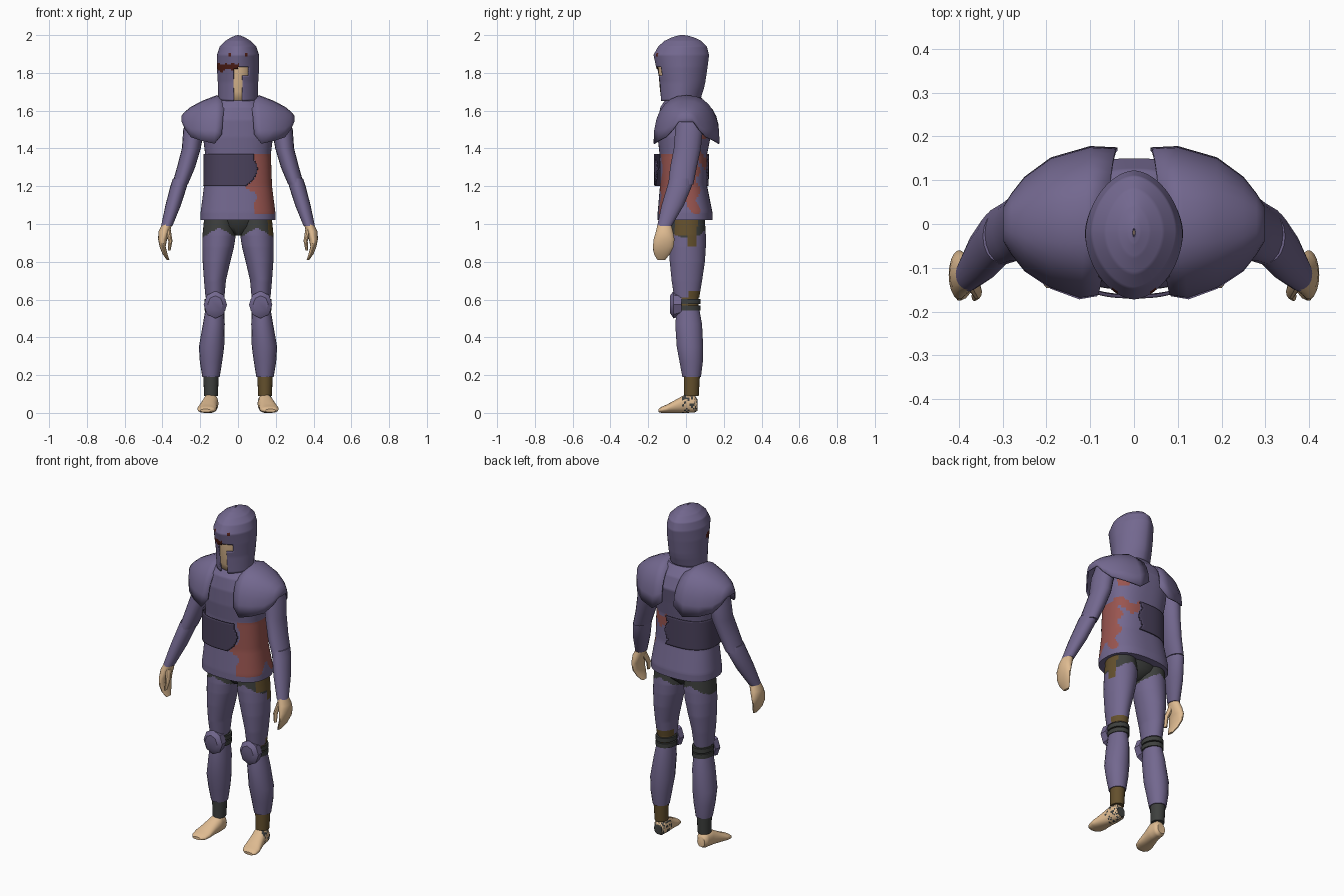
import bpy, bmesh, math, random

random.seed(4)
if "Cube" in bpy.data.objects:
    bpy.data.objects.remove(bpy.data.objects["Cube"])


def material(name, rgb):
    m = bpy.data.materials.new(name)
    m.use_nodes = True
    m.diffuse_color = (*rgb, 1)
    m.node_tree.nodes["Principled BSDF"].inputs["Base Color"].default_value = (*rgb, 1)
    return m


PURPLE = material("purple armour", (.171, .138, .275))
BELT = material("dark purple", (.069, .054, .107))
SKIN = material("skin", (.74, .50, .285))
RED = material("faded red", (.32, .091, .08))
GREY = material("dark grey cloth", (.048, .051, .048))
BROWN = material("brown cloth", (.127, .08, .026))
STAIN = material("dark red", (.08, .013, .008))


def spow(v, e):
    return math.copysign(abs(v) ** e, v)


def finish(name, bm, mats, rule=None, drop=None, thick=0, angle=40):
    """Recolour or remove faces by rule, then make a smooth object."""
    bmesh.ops.recalc_face_normals(bm, faces=bm.faces[:])
    if drop:
        gone = [f for f in bm.faces if drop(*f.calc_center_median())]
        bmesh.ops.delete(bm, geom=gone, context="FACES")
    if rule:
        for f in bm.faces:
            f.material_index = rule(*f.calc_center_median())
    me = bpy.data.meshes.new(name)
    bm.to_mesh(me)
    bm.free()
    for m in mats:
        me.materials.append(m)
    ob = bpy.data.objects.new(name, me)
    bpy.context.collection.objects.link(ob)
    bpy.ops.object.select_all(action="DESELECT")
    ob.select_set(True)
    bpy.context.view_layer.objects.active = ob
    bpy.ops.object.shade_smooth_by_angle(angle=math.radians(angle))
    if thick:
        mod = ob.modifiers.new("thickness", "SOLIDIFY")
        mod.thickness = thick
        mod.offset = -1
    return ob


def skin_rows(bm, rows, closed=True):
    n = len(rows[0])
    for a, b in zip(rows, rows[1:]):
        for i in range(n if closed else n - 1):
            j = (i + 1) % n
            bm.faces.new((a[i], a[j], b[j], b[i]))


def loft(name, rings, mats, side=1, along="z", seg=18, e=1, sub=1, caps=True, warp=None, **kw):
    """Rings are (position, centre x, half width, low edge, high edge)."""
    fine = []
    for a, b in zip(rings, rings[1:]):
        fine += [[p + (q - p) * k / sub for p, q in zip(a, b)] for k in range(sub)]
    fine.append(rings[-1])
    bm = bmesh.new()
    rows = []
    for w, cx, rx, lo, hi in fine:
        row = []
        for i in range(seg):
            t = 2 * math.pi * i / seg
            x = side * (cx + rx * spow(math.cos(t), e))
            v = (lo + hi) / 2 + (hi - lo) / 2 * spow(math.sin(t), e)
            co = (x, v, w) if along == "z" else (x, w, v)
            row.append(bm.verts.new(warp(*co) if warp else co))
        rows.append(row)
    skin_rows(bm, rows)
    if caps:
        bm.faces.new(rows[0])
        bm.faces.new(rows[-1])
    return finish(name, bm, mats, **kw)


# Worn red patches on the left flank, behind the arm and across the back
def front_edge(z):
    notch = .05 * max(0, 1 - abs(z - 1.195) / .04)
    return .092 + .01 * math.sin(45 * z) - notch


def worn(x, y, z):
    hem = 1.05 + .07 * math.exp(-((y + .01) / .03) ** 2)
    flank = x > front_edge(z) and y < .065 + .012 * math.sin(60 * z) and hem < z < 1.365
    back = y > .03 and x > .045 and abs(z - 1.34 - .02 * math.sin(50 * x)) < .03
    armpit = x > .12 and .065 < y < .11 and 1.45 < z < 1.55
    return int(flank or back or armpit)


def belt_torn(x, y, z):
    return x > (front_edge(z) if y < 0 else .05 + .01 * math.sin(60 * z))


# Torso, belt and hips
loft("tunic", [(1.02, 0, .198, -.15, .14), (1.06, 0, .198, -.15, .14), (1.2, 0, .18, -.138, .112),
               (1.37, 0, .174, -.14, .112), (1.46, 0, .185, -.15, .13), (1.55, 0, .185, -.15, .15),
               (1.62, 0, .14, -.135, .125), (1.67, 0, .095, -.1, .08)],
     [PURPLE, RED], seg=120, e=.8, sub=10, rule=worn)
loft("belt", [(1.2, 0, .184, -.168, .12), (1.37, 0, .182, -.17, .122)],
     [BELT], seg=144, e=.8, sub=24, caps=False, drop=belt_torn, thick=.008)
loft("hips", [(.94, 0, .02, -.03, .04), (.985, 0, .12, -.07, .09), (1.04, 0, .17, -.083, .103)], [GREY])


# Head and open-faced helmet
loft("head", [(1.62, 0, .06, -.07, .05), (1.66, 0, .07, -.122, .05), (1.7, 0, .08, -.137, .06),
              (1.83, 0, .085, -.148, .085), (1.9, 0, .05, -.08, .05)], [SKIN], seg=32)


def face_gap(x, y, z):
    slot = abs(x) < .026 and z < 1.82
    eye = 0 < x < .057 and 1.785 < z < 1.83
    return y < -.04 and (slot or eye)


def helmet_colour(x, y, z):
    low = 1.815 + .008 * math.sin(90 * x)
    smear = y < -.03 and x < .006 and low < z < 1.847 + .006 * math.sin(170 * x)
    dot = y < 0 and abs(abs(x) - .042) < .007 and abs(z - 1.897) < .007
    return int(smear or dot)


def raise_nape(x, y, z):
    return x, y, z + max(0, 1.72 - z) * (y + .13) * 1.4


loft("helmet", [(1.65, 0, .104, -.136, .08), (1.75, 0, .107, -.143, .102), (1.83, 0, .112, -.158, .114),
                (1.895, 0, .111, -.172, .122), (1.94, 0, .097, -.147, .11), (1.97, 0, .067, -.113, .08),
                (1.988, 0, .036, -.075, .042), (1.997, 0, .014, -.045, .01), (2.0, 0, .003, -.03, -.01)],
     [PURPLE, STAIN], seg=96, e=1.12, sub=9, caps=False, warp=raise_nape,
     rule=helmet_colour, drop=face_gap, thick=.007, angle=50)


# Shoulder guard: arches running front to back, (front x, back x, front y, back y, low z, top z)
def shoulder_guard(name, side):
    arches = [(.085, .038, -.165, .175, 1.475, 1.668), (.125, .1, -.172, .178, 1.425, 1.682),
              (.19, .19, -.148, .152, 1.44, 1.652), (.25, .25, -.108, .108, 1.46, 1.62),
              (.28, .28, -.07, .07, 1.5, 1.595), (.298, .298, -.04, .04, 1.54, 1.575)]
    bm = bmesh.new()
    rows = []
    for xf, xb, yf, yb, low, top in arches:
        row = []
        for i in range(15):
            k = i / 14
            c, s = math.cos(math.pi * k), math.sin(math.pi * k)
            y = (yf + yb) / 2 - (yb - yf) / 2 * spow(c, .85)
            z = low + (top - low) * abs(s) ** .85
            row.append(bm.verts.new((side * (xf + (xb - xf) * k), y, z)))
        rows.append(row)
    skin_rows(bm, rows, closed=False)
    bm.faces.new(rows[-1])
    finish(name, bm, [PURPLE], thick=.008, angle=45)


# Thigh plate ends in a chevron below the cloth; the left leg has brown patches
def thigh_colour(x, y, z):
    hip_patch = x > .13 and -.06 < y < .06 and z > (.94 if y < .01 else .88)
    knee_patch = x > 0 and y > .01 and z < .65
    if hip_patch or knee_patch:
        return 2
    return int(z > .985 - .65 * abs(abs(x) - .1))


def heel_specks(x, y, z):
    return int(y > -.02 and random.random() < .4)


for side, tag in ((1, "left"), (-1, "right")):
    shoulder_guard(tag + "_shoulder_guard", side)

    # Arm and hand
    loft(tag + "_upper_arm", [(1.59, .215, .045, -.045, .075), (1.5, .235, .055, -.058, .09),
                              (1.4, .247, .05, -.066, .08), (1.3, .275, .048, -.085, .058),
                              (1.21, .307, .042, -.095, .04)], [PURPLE], side)
    loft(tag + "_forearm", [(1.24, .305, .04, -.088, .032), (1.2, .314, .044, -.1, .032),
                            (1.1, .343, .041, -.13, -.01), (.99, .377, .03, -.153, -.075)], [PURPLE], side)
    loft(tag + "_hand", [(1.01, .372, .025, -.148, -.08), (.96, .39, .031, -.16, -.068),
                         (.92, .399, .024, -.172, -.06), (.88, .399, .016, -.176, -.065),
                         (.84, .386, .013, -.17, -.085), (.81, .37, .007, -.152, -.11)], [SKIN], side)
    loft(tag + "_thumb", [(.97, .372, .016, -.15, -.105), (.91, .358, .011, -.172, -.138),
                          (.86, .364, .007, -.176, -.155)], [SKIN], side, seg=10)

    # Leg armour over cloth
    loft(tag + "_thigh", [(1.02, .1, .08, -.085, .1), (.94, .1, .088, -.09, .105),
                          (.88, .105, .084, -.09, .105), (.8, .114, .073, -.086, .1),
                          (.7, .122, .058, -.076, .085), (.61, .122, .05, -.062, .07)],
         [PURPLE, GREY, BROWN], side, seg=48, sub=10, rule=thigh_colour)
    loft(tag + "_knee_cloth", [(.64, .122, .047, -.055, .065), (.5, .122, .047, -.05, .07)],
         [BROWN if side > 0 else GREY], side)
    for z in (.543, .576):
        loft(tag + "_knee_strap", [(z, .121, .056, -.055, .078), (z + .026, .121, .056, -.055, .078)],
             [GREY], side)
    loft(tag + "_knee_guard", [(-.085, .12, .04, .53, .62), (-.066, .12, .062, .5, .645),
                               (-.025, .12, .06, .515, .635)], [PURPLE], side, along="y", seg=8)
    loft(tag + "_shin", [(.545, .123, .05, -.05, .072), (.47, .128, .058, -.058, .086),
                         (.35, .14, .067, -.05, .092), (.27, .143, .059, -.035, .09),
                         (.19, .143, .046, -.02, .08)], [PURPLE], side)
    loft(tag + "_ankle_cloth", [(.21, .143, .042, -.012, .075), (.09, .143, .036, -.012, .068)],
         [BROWN if side > 0 else GREY], side)

    # Bare foot
    loft(tag + "_foot", [(.062, .143, .025, .012, .07), (.045, .143, .036, .002, .095),
                         (0, .145, .041, 0, .1), (-.05, .155, .045, 0, .072), (-.1, .164, .051, 0, .045),
                         (-.13, .168, .045, 0, .032), (-.146, .172, .028, .004, .02)],
         [SKIN, GREY], side, along="y", seg=28, sub=5, e=.9, rule=heel_specks if side > 0 else None)
